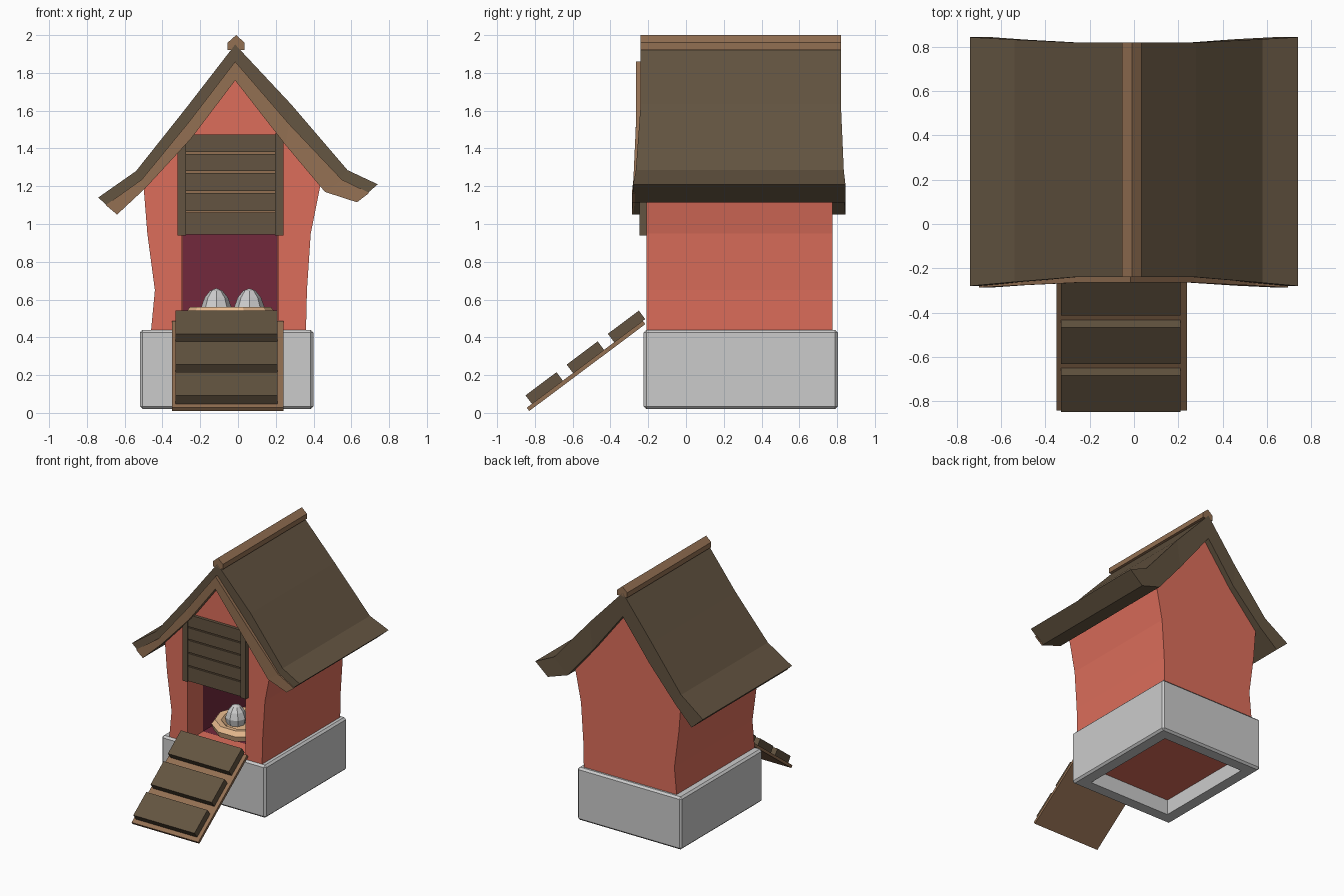
import bpy, bmesh
from math import atan2, cos, sin, pi
from mathutils import Matrix, Vector

if "Cube" in bpy.data.objects:
    bpy.data.objects.remove(bpy.data.objects["Cube"])


def material(name, rgb):
    m = bpy.data.materials.new(name)
    m.diffuse_color = (*rgb, 1)
    m.use_nodes = True
    m.node_tree.nodes["Principled BSDF"].inputs["Base Color"].default_value = m.diffuse_color
    return m


RED = material("red_paint", (0.72, 0.155, 0.105))
ROOF = material("dark_wood", (0.125, 0.088, 0.052))
TRIM = material("light_wood", (0.29, 0.16, 0.085))
INSIDE = material("dark_interior", (0.17, 0.022, 0.045))
STRAW = material("straw", (0.83, 0.51, 0.28))


def finish(name, bm, mat=None):
    bmesh.ops.recalc_face_normals(bm, faces=bm.faces)
    me = bpy.data.meshes.new(name)
    bm.to_mesh(me)
    bm.free()
    ob = bpy.data.objects.new(name, me)
    bpy.context.collection.objects.link(ob)
    if mat:
        me.materials.append(mat)
    return ob


def box(name, lo, hi, mat=None, bevel=0, frame=Matrix()):
    lo, hi = Vector(lo), Vector(hi)
    bm = bmesh.new()
    bmesh.ops.create_cube(bm, size=1)
    for v in bm.verts:
        v.co = v.co * 1.0
        v.co = Vector([(lo[i] + hi[i]) / 2 + v.co[i] * (hi[i] - lo[i]) for i in range(3)])
    if bevel:
        bmesh.ops.bevel(bm, geom=bm.edges[:], offset=bevel, segments=1, affect='EDGES')
    bm.transform(frame)
    return finish(name, bm, mat)


def strip(name, upper, lower, front, back, mat):
    """Solid between two xz polylines; front(x) and back(x) give its y limits."""
    bm = bmesh.new()
    rings = []
    for (ux, uz), (lx, lz) in zip(upper, lower):
        rings.append([bm.verts.new(c) for c in (
            (ux, front(ux), uz), (ux, back(ux), uz), (lx, back(ux), lz), (lx, front(ux), lz))])
    for a, b in zip(rings, rings[1:]):
        for i in range(4):
            j = (i + 1) % 4
            bm.faces.new((a[i], a[j], b[j], b[i]))
    bm.faces.new(rings[0])
    bm.faces.new(rings[-1])
    return finish(name, bm, mat)


def cut(ob, cutter):
    mod = ob.modifiers.new("cut", 'BOOLEAN')
    mod.object, mod.operation, mod.solver = cutter, 'DIFFERENCE', 'EXACT'
    bpy.context.view_layer.objects.active = ob
    bpy.ops.object.modifier_apply(modifier="cut")
    bpy.data.objects.remove(cutter)


# Hollow stone base
base = box("stone_base", (-0.52, -0.225, 0.02), (0.40, 0.805, 0.44), bevel=0.015)
cut(base, box("base_cutter", (-0.42, -0.125, -0.1), (0.30, 0.705, 0.6)))

# Wavy-sided house body with a front recess
left = [(-0.46, 0.14), (-0.46, 0.44), (-0.44, 0.65), (-0.48, 0.95), (-0.50, 1.20), (-0.31, 1.42), (-0.015, 1.81)]
right = [(0.36, 0.14), (0.36, 0.44), (0.365, 0.65), (0.385, 0.95), (0.435, 1.20), (0.27, 1.42), (-0.015, 1.81)]
left[0], right[0] = (-0.42, 0.14), (0.30, 0.14)
bm = bmesh.new()
outline = left[:-1] + right[::-1]
f = bm.faces.new([bm.verts.new((x, -0.21, z)) for x, z in outline])
ext = bmesh.ops.extrude_face_region(bm, geom=[f])["geom"]
for v in ext:
    if isinstance(v, bmesh.types.BMVert):
        v.co.y = 0.775
# keep the sunken foot inside the base ring
for v in bm.verts:
    if v.co.z < 0.2:
        v.co.y = -0.125 if v.co.y < 0.3 else 0.705
bmesh.ops.triangulate(bm, faces=[f for f in bm.faces if len(f.verts) > 4])
body = finish("house_body", bm, RED)
cut(body, box("recess_cutter", (-0.30, -0.4, 0.45), (0.215, 0.66, 1.10)))

# Dark lining of the nest room, open at the front
bm = bmesh.new()
bmesh.ops.create_cube(bm, size=1)
for v in bm.verts:
    v.co = Vector((-0.0425 + v.co.x * 0.505, 0.315 + v.co.y * 0.67, 0.775 + v.co.z * 0.64))
bm.faces.ensure_lookup_table()
bmesh.ops.delete(bm, geom=[min(bm.faces, key=lambda q: q.calc_center_median().y)], context='FACES')
finish("nest_room_lining", bm, INSIDE)

# Roof sheet with upswept eaves
upper = [(-0.74, 1.14), (-0.54, 1.28), (-0.27, 1.62), (-0.015, 1.95), (0.28, 1.635), (0.58, 1.285), (0.74, 1.21)]
middle = [(-0.70, 1.10), (-0.51, 1.235), (-0.26, 1.54), (-0.015, 1.86), (0.27, 1.53), (0.55, 1.235), (0.695, 1.165)]
lower = [(-0.64, 1.05), (-0.49, 1.19), (-0.25, 1.45), (-0.015, 1.76), (0.25, 1.42), (0.46, 1.17), (0.63, 1.115)]


def flare(x):
    return 0.04 * max(0, abs(x) - 0.3) / 0.44


strip("roof", upper, lower, lambda x: -0.24 - flare(x), lambda x: 0.82 + 0.6 * flare(x), ROOF)
# Bargeboard along the lower half of the front roof edge
strip("roof_front_trim", middle, lower, lambda x: -0.265 - 0.6 * flare(x), lambda x: -0.235 - flare(x), TRIM)

# Ridge beam with a pointed top
bm = bmesh.new()
ridge = [(-0.055, 1.92), (0.035, 1.92), (0.035, 1.96), (-0.01, 2.0), (-0.055, 1.96)]
f = bm.faces.new([bm.verts.new((x, -0.24, z)) for x, z in ridge])
for v in bmesh.ops.extrude_face_region(bm, geom=[f])["geom"]:
    if isinstance(v, bmesh.types.BMVert):
        v.co.y = 0.82
finish("ridge_beam", bm, TRIM)

# Raised slatted door
box("door_backing", (-0.30, -0.222, 0.945), (0.22, -0.205, 1.47), TRIM)
for i, (z0, z1) in enumerate(((0.945, 1.06), (1.07, 1.165), (1.175, 1.27), (1.28, 1.37), (1.38, 1.475))):
    box(f"door_slat_{i + 1}", (-0.278, -0.236, z0), (0.198, -0.212, z1), ROOF)
for side, x in (("left", -0.32), ("right", 0.195)):
    box(f"door_post_{side}", (x, -0.245, 0.94), (x + 0.045, -0.205, 1.48), ROOF)

# Ramp: thin board with three thick treads, built along local y and tilted
slope = Matrix.Translation((0, -0.83, 0.01)) @ Matrix.Rotation(atan2(0.46, 0.615), 4, 'X')
box("ramp_board", (-0.35, 0, 0), (0.24, 0.768, 0.022), TRIM, frame=slope)
for i in range(3):
    s = 0.034 + i * 0.272
    box(f"ramp_tread_{i + 1}", (-0.33, s, 0.022), (0.21, s + 0.205, 0.078), ROOF, frame=slope)

# Straw nest: lathed low-poly bowl
profile = [(0.16, 0.455), (0.225, 0.48), (0.24, 0.525), (0.215, 0.56), (0.17, 0.555), (0.13, 0.51)]
bm = bmesh.new()
n = 10
rings = [[bm.verts.new((-0.04 + r * cos(2 * pi * k / n), 0.14 + r * sin(2 * pi * k / n), z))
          for k in range(n)] for r, z in profile]
for a, b in zip(rings, rings[1:]):
    for k in range(n):
        j = (k + 1) % n
        bm.faces.new((a[k], a[j], b[j], b[k]))
bm.faces.new(rings[0])
bm.faces.new(rings[-1])
finish("straw_nest", bm, STRAW)

# Eggs with narrower tops
for i, (x, y) in enumerate(((-0.115, 0.14), (0.06, 0.15))):
    bm = bmesh.new()
    bmesh.ops.create_uvsphere(bm, u_segments=8, v_segments=6, radius=1)
    for v in bm.verts:
        w = 0.08 * (1 - 0.2 * max(0, v.co.z))
        v.co = Vector((x + v.co.x * w, y + v.co.y * w, 0.56 + v.co.z * 0.1))
    finish(f"egg_{i + 1}", bm)
